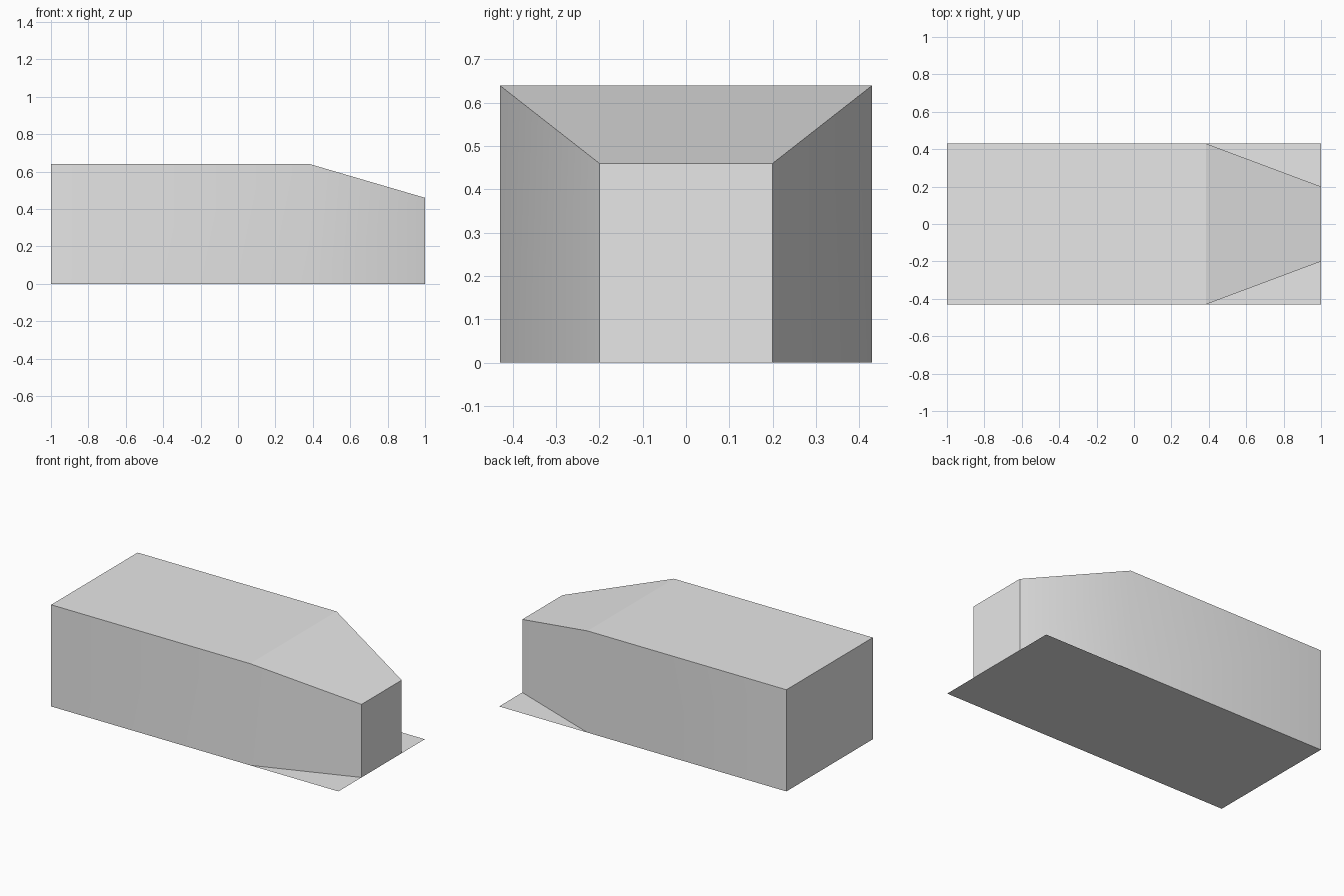
import bpy
import bmesh

cube = bpy.data.objects.get("Cube")
if cube:
    bpy.data.objects.remove(cube, do_unlink=True)

grey = bpy.data.materials.new("light_grey")
grey.use_nodes = True
colour = (0.8, 0.8, 0.8, 1)
grey.diffuse_color = colour
grey.node_tree.nodes["Principled BSDF"].inputs["Base Color"].default_value = colour

HALF_WIDTH = 0.43


def add_object(name, bm):
    mesh = bpy.data.meshes.new(name)
    bm.to_mesh(mesh)
    bm.free()
    mesh.materials.append(grey)
    obj = bpy.data.objects.new(name, mesh)
    bpy.context.collection.objects.link(obj)
    return obj


# Body: stations along the length as (x, half width, height), open underneath
stations = [(-1, HALF_WIDTH, 0.64), (0.385, HALF_WIDTH, 0.64), (1, 0.2, 0.46)]
bm = bmesh.new()
rings = [[bm.verts.new((x, y, z)) for y, z in ((-w, 0), (-w, h), (w, h), (w, 0))]
         for x, w, h in stations]
bm.faces.new(rings[0])
bm.faces.new(rings[-1])
for a, b in zip(rings, rings[1:]):
    for i in range(3):
        bm.faces.new((a[i], b[i], b[i + 1], a[i + 1]))
bmesh.ops.recalc_face_normals(bm, faces=bm.faces)
if next(f for f in bm.faces if f.calc_center_median().x < -0.9).normal.x > 0:
    bmesh.ops.reverse_faces(bm, faces=bm.faces)
# The long side walls bend softly into the nose; roof and ends stay flat
for face in bm.faces:
    face.smooth = abs(face.normal.y) > 0.5
add_object("body", bm)

# Base: a flat sheet over the full footprint, facing down
bm = bmesh.new()
bm.faces.new([bm.verts.new((x, y * HALF_WIDTH, 0))
              for x, y in ((-1, -1), (-1, 1), (1, 1), (1, -1))])
add_object("base_sheet", bm)
